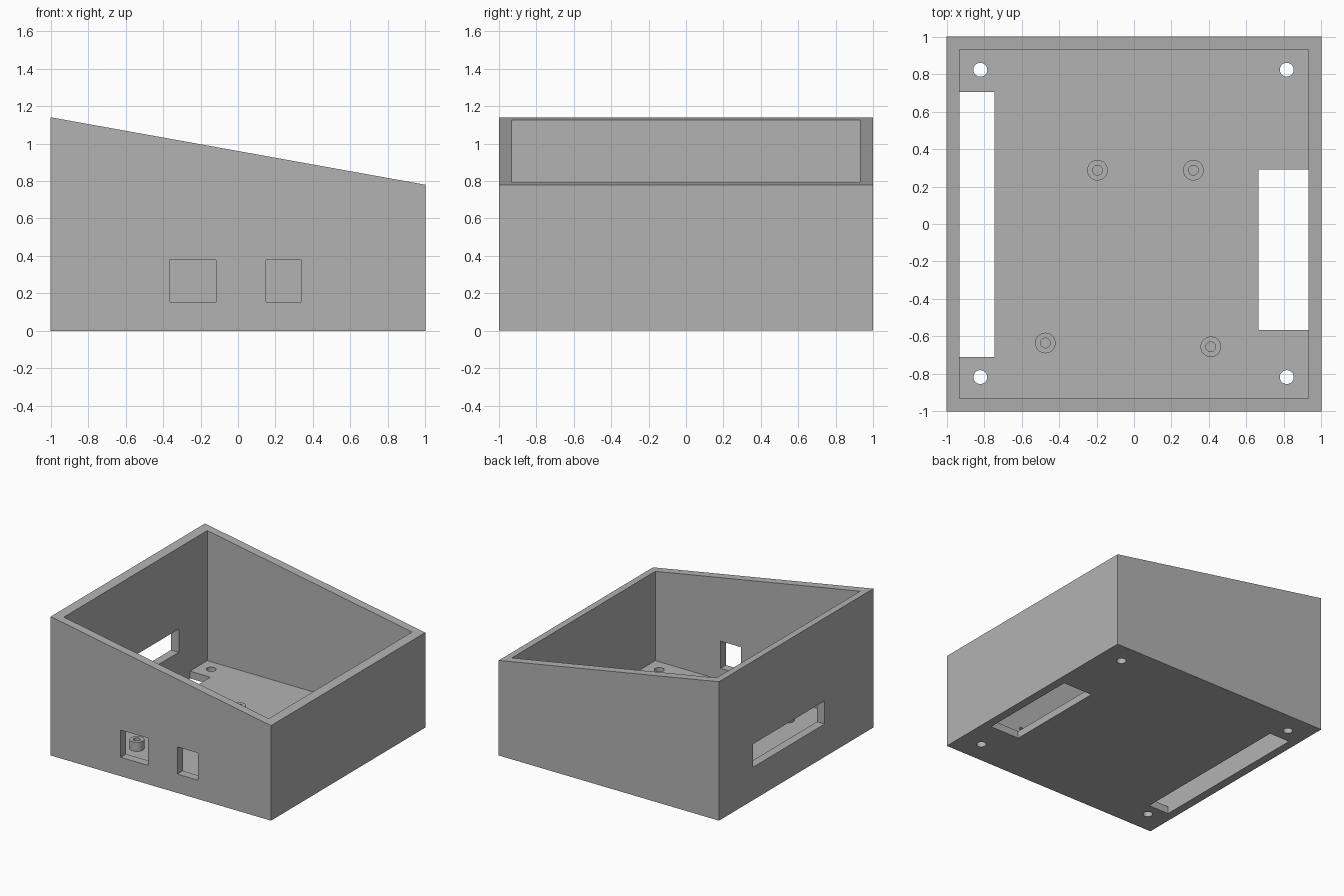
import bpy
import bmesh

if "Cube" in bpy.data.objects:
    bpy.data.objects.remove(bpy.data.objects["Cube"], do_unlink=True)

WALL = 0.07      # wall thickness
FLOOR = 0.06     # floor thickness
INNER = 1 - WALL
HIGH, LOW = 1.14, 0.78

grey = bpy.data.materials.new("matte grey")
grey.use_nodes = True
colour = (0.45, 0.45, 0.45, 1)
grey.diffuse_color = colour
grey.node_tree.nodes["Principled BSDF"].inputs["Base Color"].default_value = colour


def finish(name, bm):
    bmesh.ops.recalc_face_normals(bm, faces=bm.faces)
    mesh = bpy.data.meshes.new(name)
    bm.to_mesh(mesh)
    bm.free()
    mesh.materials.append(grey)
    obj = bpy.data.objects.new(name, mesh)
    bpy.context.collection.objects.link(obj)
    return obj


def prism(name, profile, y0, y1):
    """Extrude an (x, z) profile along y."""
    bm = bmesh.new()
    face = bm.faces.new([bm.verts.new((x, y0, z)) for x, z in profile])
    ext = bmesh.ops.extrude_face_region(bm, geom=[face])["geom"]
    verts = [v for v in ext if isinstance(v, bmesh.types.BMVert)]
    bmesh.ops.translate(bm, verts=verts, vec=(0, y1 - y0, 0))
    return finish(name, bm)


def block(name, x0, x1, y0, y1, z0, z1):
    return prism(name, [(x0, z0), (x1, z0), (x1, z1), (x0, z1)], y0, y1)


def cylinder(name, x, y, z0, z1, radius):
    bm = bmesh.new()
    bmesh.ops.create_cone(bm, cap_ends=True, segments=32, radius1=radius,
                          radius2=radius, depth=z1 - z0)
    bmesh.ops.translate(bm, verts=bm.verts, vec=(x, y, (z0 + z1) / 2))
    return finish(name, bm)


def cut(target, cutter):
    """Subtract the cutter, then discard it."""
    cutter.hide_render = True
    mod = target.modifiers.new("cut", "BOOLEAN")
    mod.operation = "DIFFERENCE"
    mod.solver = "EXACT"
    mod.object = cutter
    bpy.context.view_layer.objects.active = target
    bpy.ops.object.modifier_apply(modifier=mod.name)
    bpy.data.objects.remove(cutter, do_unlink=True)


def smooth(obj):
    bpy.ops.object.select_all(action="DESELECT")
    obj.select_set(True)
    bpy.context.view_layer.objects.active = obj
    bpy.ops.object.shade_smooth_by_angle()


# Sloped open-topped case
case = prism("case", [(-1, 0), (1, 0), (1, LOW), (-1, HIGH)], -1, 1)
cut(case, block("cavity", -INNER, INNER, -INNER, INNER, FLOOR, 2))

# Front ports
for x0, x1 in ((-0.365, -0.118), (0.15, 0.337)):
    cut(case, block("port", x0, x1, -1.1, -0.9, 0.155, 0.378))

# Slot in the tall side wall
cut(case, block("side_slot", -1.1, -0.9, -0.37, 0.56, 0.27, 0.46))

# Floor openings beside the walls
cut(case, block("long_opening", -INNER, -0.745, -0.71, 0.705, -0.1, 0.1))
cut(case, block("short_opening", 0.663, INNER, -0.565, 0.29, -0.1, 0.1))

# Corner screw holes
for x in (-0.82, 0.815):
    for y in (-0.817, 0.823):
        cut(case, cylinder("screw_hole", x, y, -0.1, 0.1, 0.037))
smooth(case)

# Hollow board standoffs
for x, y in ((-0.195, 0.287), (0.317, 0.287), (-0.473, -0.635), (0.41, -0.655)):
    post = cylinder("standoff", x, y, FLOOR - 0.01, 0.135, 0.055)
    cut(post, cylinder("standoff_hole", x, y, FLOOR, 0.2, 0.026))
    smooth(post)
